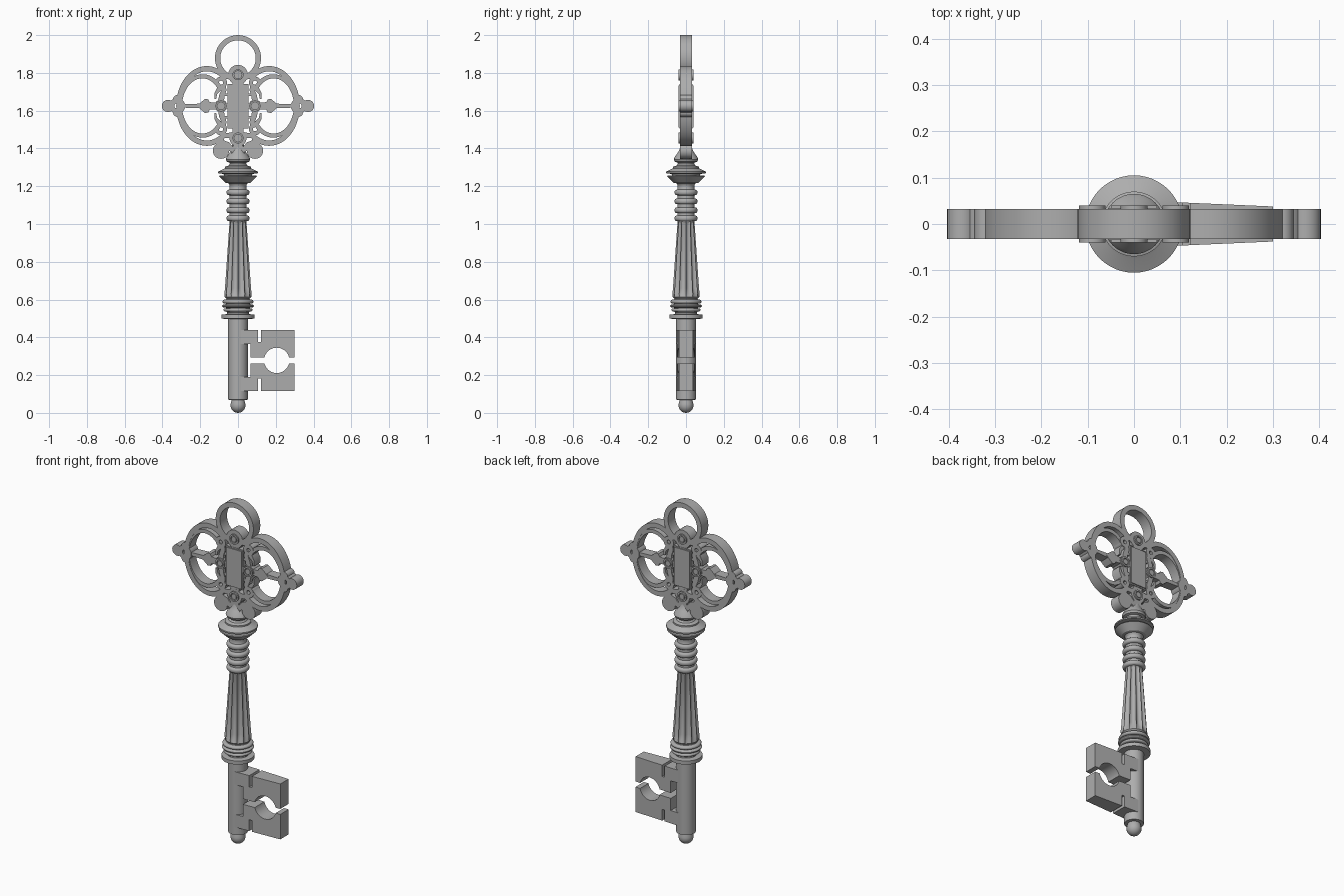
import bpy, bmesh
from math import sin, cos, pi, radians, hypot, asin

if "Cube" in bpy.data.objects:
    bpy.data.objects.remove(bpy.data.objects["Cube"])

BOW = 0.032          # half thickness of the bow
CZ = 1.625           # bow centre height

iron = bpy.data.materials.new("dark_iron")
iron.diffuse_color = (0.42, 0.42, 0.42, 1)
iron.use_nodes = True
iron.node_tree.nodes["Principled BSDF"].inputs["Base Color"].default_value = iron.diffuse_color


def finish(name, bm, angle=35):
    bmesh.ops.recalc_face_normals(bm, faces=bm.faces)
    me = bpy.data.meshes.new(name)
    bm.to_mesh(me)
    bm.free()
    me.materials.append(iron)
    ob = bpy.data.objects.new(name, me)
    bpy.context.collection.objects.link(ob)
    bpy.ops.object.select_all(action='DESELECT')
    ob.select_set(True)
    bpy.context.view_layer.objects.active = ob
    bpy.ops.object.shade_smooth_by_angle(angle=radians(angle))
    return ob


def prism(name, pts, depth):
    """Flat outline in x,z extruded to +-depth(x)."""
    d = depth if callable(depth) else (lambda x: depth)
    bm = bmesh.new()
    f = [bm.verts.new((x, -d(x), z)) for x, z in pts]
    b = [bm.verts.new((x, d(x), z)) for x, z in pts]
    n = len(pts)
    bm.faces.new(f)
    bm.faces.new(b[::-1])
    for i in range(n):
        bm.faces.new((f[i], b[i], b[(i + 1) % n], f[(i + 1) % n]))
    bm.normal_update()
    bmesh.ops.triangulate(bm, faces=[q for q in bm.faces if len(q.verts) > 4])
    return finish(name, bm)


def arc(x, z, r, a0=0, a1=360, n=40, rz=None):
    rz = rz or r
    t = [radians(a0 + (a1 - a0) * i / n) for i in range(n + 1)]
    return [(x + r * cos(a), z + rz * sin(a)) for a in t]


def disc(name, x, z, r, depth=BOW):
    return prism(name, arc(x, z, r, n=28)[:-1], depth)


def strip(name, pts, w0, w1=None, depth=BOW, closed=False):
    """Flat band along a path, width running from w0 to w1."""
    w1 = w0 if w1 is None else w1
    n = len(pts)
    bm = bmesh.new()
    rows = []
    for i, (x, z) in enumerate(pts):
        p = pts[(i - 1) % n] if closed or i > 0 else pts[i]
        q = pts[(i + 1) % n] if closed or i < n - 1 else pts[i]
        dx, dz = q[0] - p[0], q[1] - p[1]
        k = (w0 + (w1 - w0) * i / (n - 1)) / 2 / hypot(dx, dz)
        rows.append([bm.verts.new((x - dz * k * s, y * depth, z + dx * k * s))
                     for s, y in ((1, -1), (-1, -1), (-1, 1), (1, 1))])
    for i in range(n if closed else n - 1):
        a, b = rows[i], rows[(i + 1) % n]
        for j in range(4):
            bm.faces.new((a[j], a[(j + 1) % 4], b[(j + 1) % 4], b[j]))
    if not closed:
        bm.faces.new(rows[0])
        bm.faces.new(rows[-1])
    return finish(name, bm)


def ring(name, x, z, ro, ri, depth=BOW):
    return strip(name, arc(x, z, (ro + ri) / 2, n=48)[:-1], ro - ri, depth=depth, closed=True)


def lathe(name, prof, n=48, flute=None, angle=35):
    bm = bmesh.new()
    rows = []
    for k, (r, z) in enumerate(prof):
        row = []
        for i in range(n):
            t = 2 * pi * i / n
            q = r - (flute[k] * abs(sin(6 * t)) ** 0.6 if flute else 0)
            row.append(bm.verts.new((q * cos(t), q * sin(t), z)))
        rows.append(row)
    for a, b in zip(rows, rows[1:]):
        for i in range(n):
            bm.faces.new((a[i], a[(i + 1) % n], b[(i + 1) % n], b[i]))
    bm.faces.new(rows[0])
    bm.faces.new(rows[-1])
    return finish(name, bm, angle)


def bead(z, r, h, base):
    """Rounded ring profile for the turned stem."""
    return [(base + (r - base) * cos(radians(a)) ** 0.6, z + h / 2 * sin(radians(a)))
            for a in (-88, -65, -40, -15, 15, 40, 65, 88)]


# Tip and plain lower shaft
tip = [(0.04 * sin(radians(a)), 0.04 - 0.04 * cos(radians(a))) for a in (3, 20, 40, 60, 80, 100)]
lathe("shaft", tip + [(0.034, 0.068), (0.052, 0.07), (0.052, 0.5), (0.06, 0.51)])

# Lower collar
lathe("lower_collar", [(0.05, 0.497), (0.087, 0.499), (0.087, 0.52), (0.058, 0.523), (0.058, 0.532)]
      + bead(0.545, 0.077, 0.018, 0.06) + bead(0.566, 0.085, 0.018, 0.062)
      + bead(0.589, 0.082, 0.022, 0.06) + [(0.06, 0.615)])

# Fluted stem
lathe("fluted_stem", [(0.062, 0.605), (0.07, 0.613), (0.072, 0.63), (0.069, 0.66), (0.046, 0.995), (0.045, 1.015)],
      n=96, flute=[0, 0, 0.009, 0.015, 0.01, 0])

# Beaded neck
neck = [(0.04, 1.005)]
for z in (1.03, 1.073, 1.12, 1.167):
    neck += bead(z, 0.061, 0.03, 0.044)
lathe("beaded_neck", neck + [(0.044, 1.19), (0.044, 1.21), (0.05, 1.225)])

# Upper collar and flare below the bow
lathe("upper_collar", [(0.044, 1.205), (0.05, 1.215), (0.065, 1.218), (0.101, 1.252), (0.098, 1.256),
                       (0.074, 1.258), (0.076, 1.265), (0.105, 1.269), (0.105, 1.277), (0.075, 1.292),
                       (0.07, 1.295), (0.07, 1.303), (0.05, 1.309), (0.043, 1.318), (0.046, 1.326),
                       (0.06, 1.33), (0.065, 1.342), (0.058, 1.358), (0.045, 1.375),
                       (0.034, 1.395), (0.03, 1.42)], angle=25)

# Bit: upper half outline mirrored into the lower half
BZ, BX, BR, gap = 0.278, 0.205, 0.067, 0.016
a = 180 / pi * asin(gap / BR)
half = ([(0.01, 0.365), (0.01, 0.44), (0.105, 0.44), (0.105, 0.374), (0.122, 0.374), (0.122, 0.44),
         (0.30, 0.44), (0.30, BZ + gap)] + arc(BX, BZ, BR, a, 180 - a, 24)
        + [(0.065, BZ + gap), (0.065, 0.365)])
taper = lambda x: 0.051 - 0.044 * x
prism("bit_upper", half, taper)
prism("bit_lower", [(x, 2 * BZ - z) for x, z in half], taper)

# Hanging ring
ring("hanging_ring", 0, 1.878, 0.122, 0.094)

# Central plate with raised panel
prism("centre_plate", [(-0.056, 1.505), (0.056, 1.505), (0.056, 1.74), (-0.056, 1.74)], 0.034)
prism("centre_panel", [(-0.05, 1.512), (0.05, 1.512), (0.05, 1.733), (-0.05, 1.733)], 0.04)


def boss(name, x, z, r):
    """Round seat with a raised rim and a domed stud."""
    disc(name + "_seat", x, z, r)
    ring(name + "_rim", x, z, 0.029, 0.02, 0.04)
    disc(name + "_stud", x, z, 0.016, 0.039)


boss("top_boss", 0, 1.79, 0.052)
boss("bottom_boss", 0, 1.455, 0.045)
for nm, z0, z1 in (("upper", 1.73, 1.78), ("lower", 1.46, 1.515)):
    prism(nm + "_link", [(-0.028, z0), (0.028, z0), (0.028, z1), (-0.028, z1)], 0.031)
prism("bow_foot", [(-0.035, 1.37), (0.035, 1.37), (0.02, 1.44), (-0.02, 1.44)], BOW)

# Scrollwork, repeated on both sides
for s, side in ((1, "right"), (-1, "left")):
    m = lambda pts: [(s * x, z) for x, z in pts]
    boss(side + "_boss", s * 0.09, CZ, 0.034)
    # outer lobe, running into the top and bottom bosses
    strip(side + "_lobe", m([(0.02, 1.765), (0.05, 1.782)] + arc(0.165, CZ, 0.148, 128, -128, 60, 0.197)
                            + [(0.05, 1.468), (0.02, 1.475)]), 0.028)
    # end trefoil and spoke
    ring(side + "_end_eye", s * 0.322, CZ, 0.042, 0.015)
    disc(side + "_end_knob", s * 0.371, CZ, 0.032)
    strip(side + "_spoke", m([(0.29, CZ), (0.18, CZ)]), 0.018, 0.026, 0.028)
    prism(side + "_leaf", m([(0.215, CZ), (0.198, 1.643), (0.175, 1.662), (0.158, 1.66), (0.15, 1.645),
                             (0.11, 1.642), (0.11, 1.608), (0.15, 1.605), (0.158, 1.59),
                             (0.175, 1.588), (0.198, 1.607)]), 0.03)
    # bridge from boss to plate
    strip(side + "_bridge", m([(0.045, CZ), (0.09, CZ)]), 0.03)
    for v, lev in ((1, "upper"), (-1, "lower")):
        mv = lambda pts: [(s * x, CZ + v * (z - CZ)) for x, z in pts]
        nm = side + "_" + lev
        # inner scroll ending in a curl
        strip(nm + "_scroll", mv(arc(0.188, CZ, 0.117, 8, 140, 30, 0.157) + [(0.084, 1.715)]), 0.018, 0.024, 0.03)
        ring(nm + "_curl", s * 0.09, CZ + v * 0.123, 0.032, 0.011)
        # frame between curl, plate and side boss
        strip(nm + "_frame", mv([(0.078, 1.74), (0.074, 1.71), (0.085, 1.68), (0.092, 1.64)]), 0.024, 0.032)
        strip(nm + "_tie", mv([(0.045, 1.685), (0.085, 1.685)]), 0.014, depth=0.029)
        strip(nm + "_thorn", mv([(0.1, 1.715), (0.118, 1.69), (0.12, 1.662)]), 0.024, 0.008, 0.029)
        disc(nm + "_end_leaf", s * 0.320, CZ + v * 0.034, 0.024)
    # foot curl under the lobe
    disc(side + "_foot_curl", s * 0.09, 1.388, 0.043)
    strip(side + "_foot_stem", m([(0.105, 1.415), (0.08, 1.43), (0.055, 1.42), (0.04, 1.4), (0.01, 1.385)]), 0.03)
    strip(side + "_foot_tie", m([(0.095, 1.40), (0.095, 1.45)]), 0.04)
